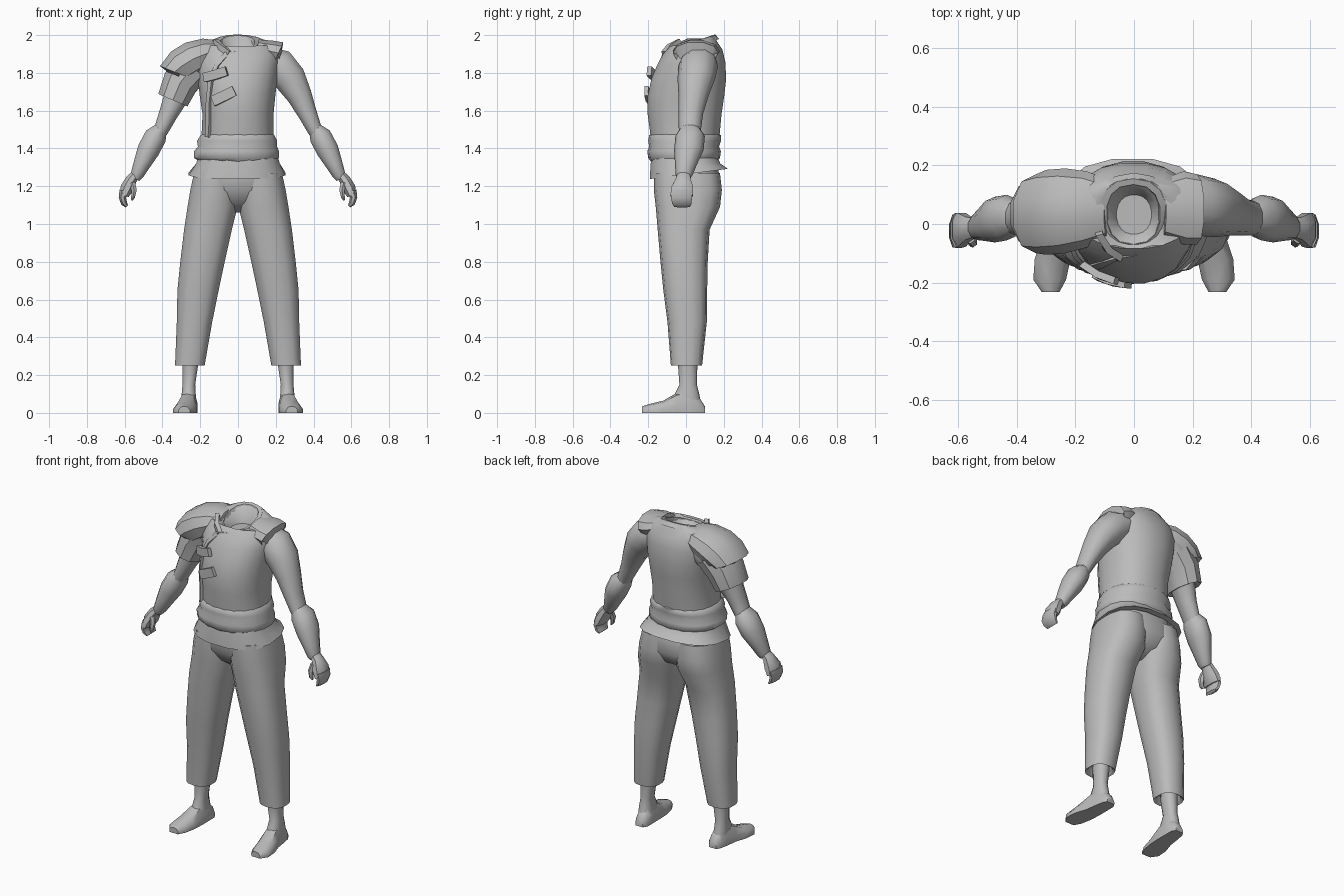
import bpy, bmesh, math
from mathutils import Vector

grey = bpy.data.materials.new("plain grey")
grey.diffuse_color = (0.5, 0.5, 0.5, 1)


def finish(name, bm, angle=50, closed=True):
    if closed:
        bmesh.ops.recalc_face_normals(bm, faces=bm.faces)
    me = bpy.data.meshes.new(name)
    bm.to_mesh(me)
    bm.free()
    me.materials.append(grey)
    ob = bpy.data.objects.new(name, me)
    bpy.context.collection.objects.link(ob)
    bpy.ops.object.select_all(action='DESELECT')
    ob.select_set(True)
    bpy.context.view_layer.objects.active = ob
    bpy.ops.object.shade_smooth_by_angle(angle=math.radians(angle))
    return ob


def skin(name, rings, caps=(True, True), angle=50):
    """Bridge a list of equal rings of points."""
    bm = bmesh.new()
    vs = [[bm.verts.new(p) for p in r] for r in rings]
    n = len(vs[0])
    for a, b in zip(vs, vs[1:]):
        for i in range(n):
            j = (i + 1) % n
            bm.faces.new((a[i], a[j], b[j], b[i]))
    if caps[0]:
        bm.faces.new(vs[0][::-1])
    if caps[1]:
        bm.faces.new(vs[-1])
    return finish(name, bm, angle)


def unit_ring(n, power):
    out = []
    for i in range(n):
        t = 2 * math.pi * (i + 0.5) / n
        c, s = math.cos(t), math.sin(t)
        out.append((math.copysign(abs(c) ** power, c), math.copysign(abs(s) ** power, s)))
    return out


def stack(name, rows, n=16, power=0.85, side=1, **kw):
    """Level rings: z, x0, x1, y0, y1 and an optional slope of z along y."""
    rings = []
    for z, x0, x1, y0, y1, *slope in rows:
        cx, cy, rx, ry = (x0 + x1) / 2, (y0 + y1) / 2, (x1 - x0) / 2, (y1 - y0) / 2
        k = slope[0] if slope else 0
        rings.append([(side * (cx + rx * c), cy + ry * s, z + k * ry * s)
                      for c, s in unit_ring(n, power)])
    return skin(name, rings, **kw)


def limb(name, rows, n=10, side=1, power=0.95, **kw):
    """Rings across a path: x, y, z, radius in the front plane, radius along y."""
    pts = [Vector(r[:3]) for r in rows]
    rings = []
    for i, r in enumerate(rows):
        d = pts[min(i + 1, len(pts) - 1)] - pts[max(i - 1, 0)]
        u = Vector((-d.z, 0, d.x)).normalized()
        ring = [pts[i] + u * r[3] * c + Vector((0, 1, 0)) * r[4] * s
                for c, s in unit_ring(n, power)]
        rings.append([(side * p.x, p.y, p.z) for p in ring])
    return skin(name, rings, **kw)


# Vest body rising to the neck opening, then down inside to the neck hole
stack("vest", [
    (1.38, -.20, .20, -.185, .165), (1.47, -.195, .19, -.19, .18),
    (1.58, -.19, .19, -.205, .19), (1.68, -.205, .20, -.205, .205),
    (1.77, -.215, .21, -.185, .215), (1.85, -.225, .22, -.155, .21, .05),
    (1.91, -.22, .22, -.125, .195, .08), (1.955, -.20, .20, -.085, .165, .1),
    (1.965, -.13, .13, -.085, .155, .3), (1.955, -.095, .095, -.06, .13, .35),
    (1.89, -.06, .06, -.035, .10)], n=20, power=.9)

# Raised collar band
stack("collar", [
    (1.93, -.13, .13, -.105, .175, .35), (1.957, -.118, .112, -.09, .155, .38),
    (1.962, -.095, .09, -.07, .135, .35), (1.93, -.085, .085, -.06, .125, .3)],
    n=14, caps=(False, False), angle=35)

# Sash around the waist and the flared hem below it
stack("sash", [
    (1.33, -.205, .205, -.185, .165), (1.35, -.235, .22, -.20, .18),
    (1.385, -.235, .22, -.205, .185), (1.41, -.215, .21, -.195, .175),
    (1.44, -.22, .21, -.20, .185), (1.47, -.20, .195, -.195, .185),
    (1.48, -.185, .185, -.18, .17)], n=18, power=.9)
stack("vest_hem", [
    (1.35, -.215, .215, -.185, .17), (1.32, -.225, .225, -.19, .185),
    (1.265, -.265, .255, -.195, .225, .13), (1.27, -.24, .235, -.17, .19, .1)],
    n=16, power=.8, caps=(False, False), angle=35)

# Seat of the trousers
stack("trouser_seat", [
    (1.34, -.20, .20, -.17, .16), (1.26, -.235, .235, -.175, .18),
    (1.18, -.235, .235, -.165, .185), (1.11, -.15, .15, -.12, .15),
    (1.06, -.04, .04, -.05, .06)], n=16)

for side, tag in ((1, "left"), (-1, "right")):
    # Trouser leg with an open cuff
    stack(tag + "_trouser_leg", [
        (1.27, .0, .235, -.17, .18), (1.18, -.005, .255, -.17, .19),
        (1.09, .0, .27, -.16, .18), (.97, .03, .288, -.15, .125),
        (.80, .068, .308, -.135, .115), (.65, .10, .323, -.12, .112),
        (.48, .135, .326, -.098, .11), (.25, .175, .335, -.08, .085),
        (.26, .19, .32, -.065, .07), (.32, .20, .31, -.05, .06)],
        n=14, power=.8, side=side)
    # Ankle
    stack(tag + "_ankle", [
        (.35, .205, .30, -.05, .065), (.25, .21, .295, -.042, .06),
        (.15, .225, .295, -.035, .058), (.10, .222, .30, -.06, .07),
        (.03, .215, .30, -.08, .085)], n=10, side=side)
    # Foot, from heel to toe
    rings = []
    for y, cx, rx, h in ((.10, .255, .025, .035), (.075, .255, .04, .075),
                         (.02, .26, .045, .125), (-.05, .265, .05, .105),
                         (-.12, .278, .06, .065), (-.19, .288, .055, .048),
                         (-.232, .285, .03, .035)):
        rings.append([(side * (cx + rx * a), y, h * b) for a, b in
                      ((-1, 0), (1, 0), (1.02, .4), (.65, .88), (0, 1), (-.65, .88), (-1.02, .4))])
    skin(tag + "_foot", rings, angle=45)
    # Upper arm
    limb(tag + "_upper_arm", [
        (.14, .07, 1.87, .08, .09), (.215, .065, 1.835, .10, .105),
        (.275, .055, 1.77, .09, .10), (.325, .04, 1.68, .07, .08),
        (.37, .025, 1.58, .052, .065), (.41, .02, 1.49, .04, .058),
        (.44, .02, 1.44, .035, .05)], side=side)
    # Forearm bulging below the elbow
    limb(tag + "_forearm", [
        (.405, .02, 1.51, .035, .05), (.435, .022, 1.465, .062, .078),
        (.475, .015, 1.39, .062, .078), (.51, .0, 1.315, .047, .058),
        (.535, -.01, 1.26, .036, .045), (.545, -.012, 1.24, .028, .034)], side=side)
    # Palm, curled fingers and thumb
    limb(tag + "_palm", [
        (.54, -.012, 1.265, .025, .035), (.565, -.015, 1.235, .032, .042),
        (.588, -.02, 1.19, .038, .062), (.602, -.022, 1.15, .026, .065)],
        n=8, side=side)
    limb(tag + "_fingers", [
        (.602, -.022, 1.175, .028, .062), (.612, -.024, 1.14, .021, .06),
        (.603, -.022, 1.11, .018, .055), (.588, -.02, 1.093, .009, .045)],
        n=8, side=side)
    limb(tag + "_thumb", [
        (.56, -.045, 1.22, .018, .022), (.55, -.06, 1.18, .016, .02),
        (.556, -.065, 1.14, .011, .014), (.562, -.062, 1.125, .005, .007)],
        n=6, side=side)

# Sleeveless edge standing proud at the left armhole
limb("armhole_edge", [
    (.10, .055, 1.93, .05, .10), (.17, .055, 1.915, .06, .125),
    (.215, .05, 1.905, .065, .12), (.205, .05, 1.90, .045, .10)], n=10, angle=35)

# Two overlapping shoulder layers on the right arm
limb("sleeve_lower", [
    (.24, .05, 1.83, .11, .13), (.305, .045, 1.75, .10, .125),
    (.345, .035, 1.655, .088, .115), (.335, .035, 1.68, .065, .09)],
    n=10, side=-1, angle=35)
limb("shoulder_pad", [
    (.09, .05, 1.925, .05, .10), (.16, .05, 1.905, .085, .13),
    (.235, .045, 1.875, .10, .145), (.30, .04, 1.835, .10, .145),
    (.335, .035, 1.805, .088, .135), (.31, .035, 1.81, .07, .11)],
    n=10, side=-1, angle=35)


def strap(name, path, width, thick):
    """Box-section band along a path on the chest."""
    pts = [Vector(p) for p in path]
    rings = []
    for i, p in enumerate(pts):
        d = pts[min(i + 1, len(pts) - 1)] - pts[max(i - 1, 0)]
        out = Vector((p.x * .9, p.y, 0)).normalized()
        w = d.cross(out).normalized() * width / 2
        o = out * thick / 2
        rings.append([p + w + o, p - w + o, p - w - o, p + w - o])
    return skin(name, rings, angle=30)


# Overlapping front edge and the two toggles that close it
strap("front_edge", [(.02, -.095, 1.905), (-.06, -.115, 1.90), (-.11, -.135, 1.84),
                     (-.145, -.148, 1.75), (-.155, -.148, 1.64),
                     (-.155, -.14, 1.55), (-.16, -.135, 1.46)], .025, .02)
strap("collar_lapel", [(-.12, -.03, 1.965), (-.09, -.085, 1.935),
                       (-.05, -.115, 1.90)], .035, .025)
strap("upper_toggle", [(-.175, -.14, 1.775), (-.12, -.175, 1.79),
                       (-.06, -.195, 1.81)], .05, .025)
strap("lower_toggle", [(-.13, -.18, 1.65), (-.08, -.20, 1.675),
                       (-.02, -.21, 1.705)], .055, .02)
